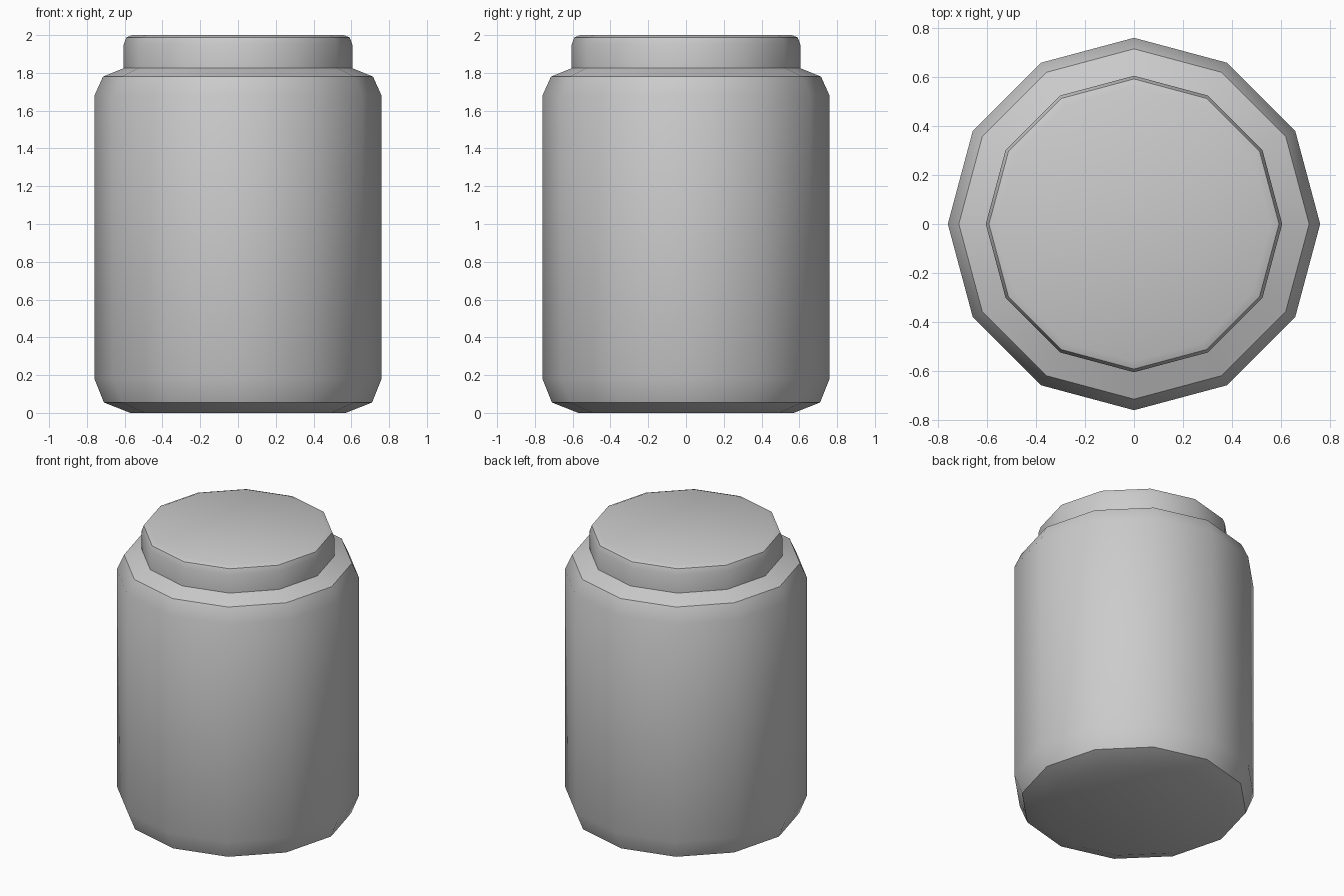
import bpy, bmesh, math

if "Cube" in bpy.data.objects:
    bpy.data.objects.remove(bpy.data.objects["Cube"])

SIDES = 12


def lathe(name, profile, cap_bottom=False, cap_top=False):
    """Revolve (radius, z) points around z into a 12-sided smooth part."""
    bm = bmesh.new()
    rings = []
    for r, z in profile:
        rings.append([bm.verts.new((r * math.cos(2 * math.pi * i / SIDES),
                                    r * math.sin(2 * math.pi * i / SIDES), z))
                      for i in range(SIDES)])
    for low, high in zip(rings, rings[1:]):
        for i in range(SIDES):
            j = (i + 1) % SIDES
            bm.faces.new((low[i], low[j], high[j], high[i]))
    if cap_bottom:
        bm.faces.new(rings[0][::-1])
    if cap_top:
        bm.faces.new(rings[-1])
    mesh = bpy.data.meshes.new(name)
    bm.to_mesh(mesh)
    bm.free()
    obj = bpy.data.objects.new(name, mesh)
    bpy.context.collection.objects.link(obj)
    bpy.ops.object.select_all(action='DESELECT')
    obj.select_set(True)
    bpy.context.view_layer.objects.active = obj
    bpy.ops.object.shade_smooth_by_angle(angle=math.radians(35))
    return obj


# Jar body: bevelled foot, straight wall, bevelled shoulder
lathe("jar_body", [(0.57, 0.0), (0.71, 0.055), (0.76, 0.18), (0.76, 1.68),
                   (0.715, 1.78), (0.605, 1.825)], cap_bottom=True)

# Lid: short wall with a small rounded rim
lathe("jar_lid", [(0.605, 1.825), (0.605, 1.95), (0.592, 1.987), (0.56, 2.0)],
      cap_top=True)
